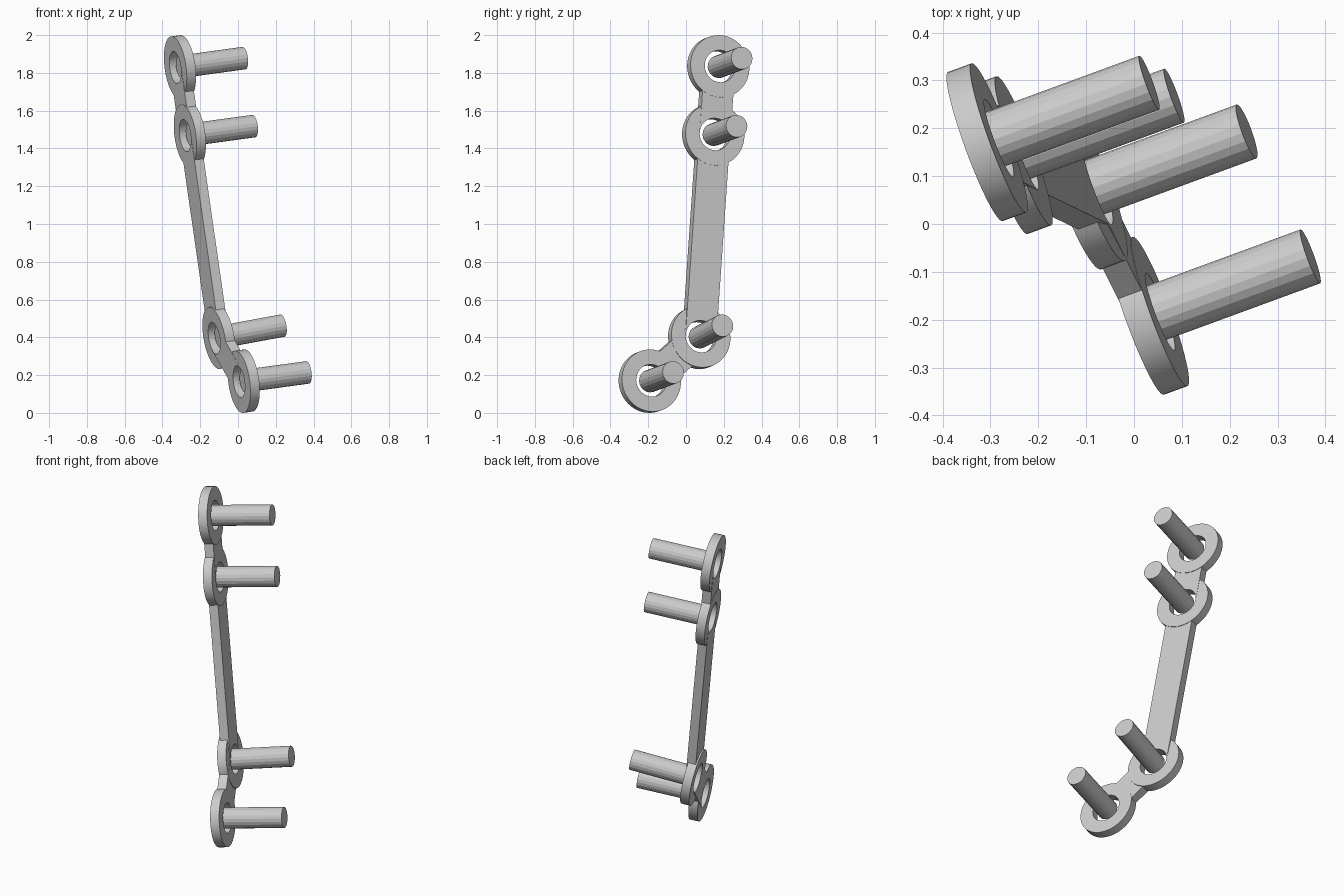
import bpy
from mathutils import Vector, Matrix

cube = bpy.data.objects.get("Cube")
if cube:
    bpy.data.objects.remove(cube, do_unlink=True)

THICK = 0.053
RING_R, HOLE_R, BAR_W = 0.166, 0.086, 0.174
SCREW_R, SCREW_LEN = 0.06, 0.364
AXIS = Vector((1, 0.367, 0.137)).normalized()
TILTED = Vector((1, 0.367, 0.185)).normalized()

# Ring centres from top to bottom, each with its hole axis
STATIONS = [
    (Vector((-0.307, 0.171, 1.832)), AXIS),
    (Vector((-0.255, 0.144, 1.472)), AXIS),
    (Vector((-0.101, 0.070, 0.400)), TILTED),
    (Vector((0.030, -0.192, 0.168)), AXIS),
]


def cylinder(name, centre, axis, radius, depth, sides):
    bpy.ops.mesh.primitive_cylinder_add(vertices=sides, radius=radius, depth=depth)
    obj = bpy.context.object
    obj.name = name
    obj.matrix_world = Matrix.Translation(centre) @ axis.to_track_quat('Z', 'Y').to_matrix().to_4x4()
    return obj


def bar(name, a, b):
    """Flat strip joining two ring centres, lying in the plate surface."""
    along = (b - a).normalized()
    across = AXIS.cross(along).normalized()
    normal = along.cross(across)
    bpy.ops.mesh.primitive_cube_add(size=1)
    obj = bpy.context.object
    obj.name = name
    basis = Matrix((along, across, normal)).transposed().to_4x4()
    size = Matrix.Diagonal(((b - a).length, BAR_W, THICK, 1))
    obj.matrix_world = Matrix.Translation((a + b) / 2) @ basis @ size
    return obj


def combine(target, tool, operation):
    mod = target.modifiers.new("combine", 'BOOLEAN')
    mod.operation, mod.solver, mod.object = operation, 'EXACT', tool
    bpy.context.view_layer.update()
    bpy.context.view_layer.objects.active = target
    bpy.ops.object.modifier_apply(modifier=mod.name)
    bpy.data.objects.remove(tool, do_unlink=True)


# Plate: discs joined by bars
discs = [cylinder("disc", c, n, RING_R, THICK, 48) for c, n in STATIONS]
bars = [bar("bar", p[0], q[0]) for p, q in zip(STATIONS, STATIONS[1:])]
plate = discs[0]
plate.name = "plate"
for part in discs[1:] + bars:
    combine(plate, part, 'UNION')

# Holes through the plate
for centre, axis in STATIONS:
    combine(plate, cylinder("hole_cutter", centre, axis, HOLE_R, 4 * THICK, 32), 'DIFFERENCE')

bpy.ops.object.select_all(action='DESELECT')
plate.select_set(True)
bpy.context.view_layer.objects.active = plate
bpy.ops.object.shade_smooth_by_angle(angle=0.5)

# Screws: plain pins starting inside each hole
for i, (centre, axis) in enumerate(STATIONS, 1):
    cylinder(f"screw_{i}", centre + axis * SCREW_LEN / 2, axis, SCREW_R, SCREW_LEN, 20)
